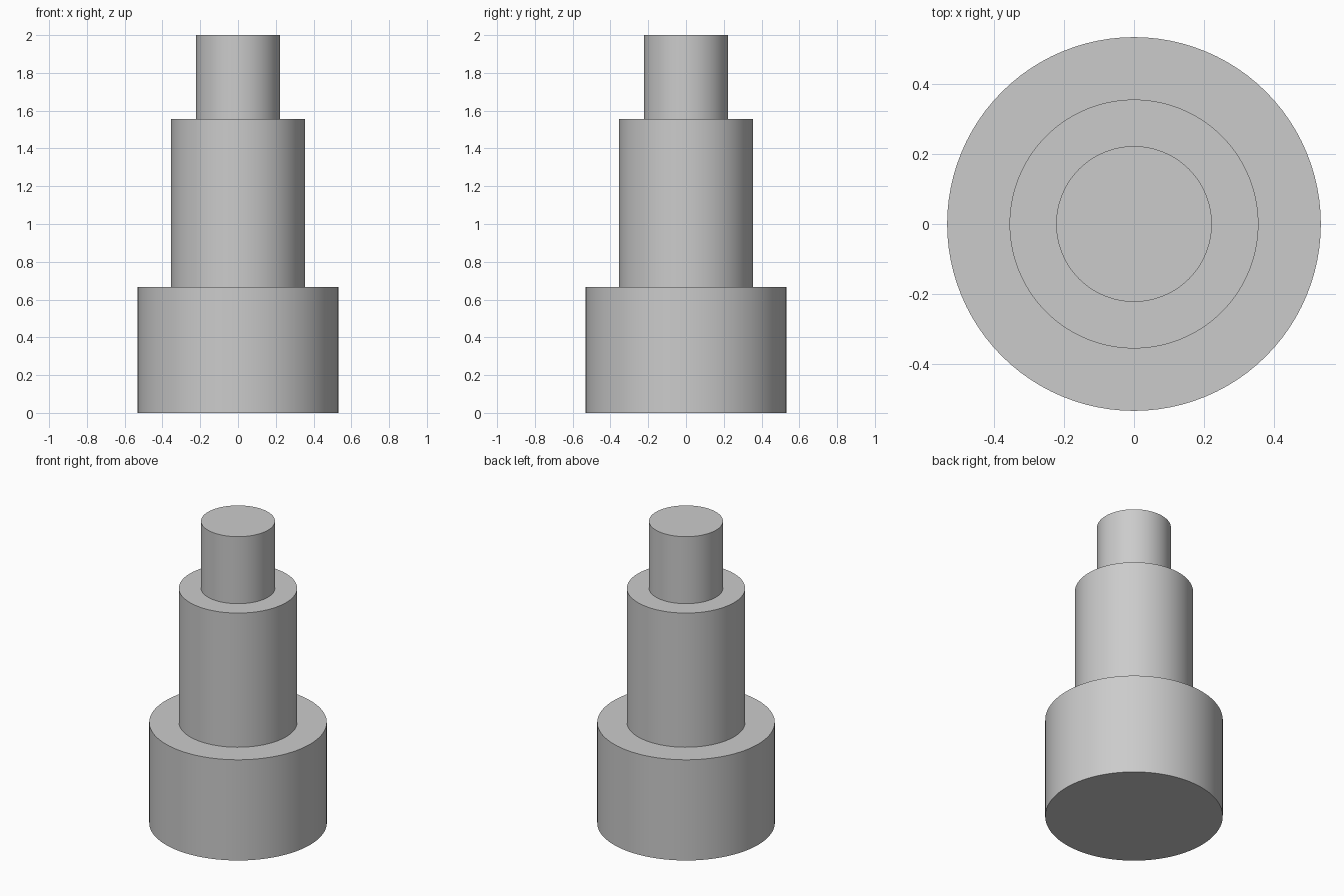
import bpy
import bmesh
import math
from mathutils import Vector

cube = bpy.data.objects.get("Cube")
if cube:
    bpy.data.objects.remove(cube, do_unlink=True)

# Plain grey metal
grey = bpy.data.materials.new("grey_metal")
grey.use_nodes = True
colour = (0.6, 0.6, 0.6, 1.0)
grey.diffuse_color = colour
grey.node_tree.nodes["Principled BSDF"].inputs["Base Color"].default_value = colour

# Steps of the shaft from bottom to top: radius, top height
STEPS = [(0.533, 0.667), (0.355, 1.556), (0.222, 2.0)]
SIDES = 96

# Stepped half profile, starting and ending on the axis
profile = [(0, 0)]
base = 0
for radius, top in STEPS:
    profile += [(radius, base), (radius, top)]
    base = top
profile.append((0, base))

# Lathe the profile into one closed solid
bm = bmesh.new()
verts = [bm.verts.new((r, 0, z)) for r, z in profile]
edges = [bm.edges.new(pair) for pair in zip(verts, verts[1:])]
bmesh.ops.spin(bm, geom=verts + edges, cent=Vector(), axis=Vector((0, 0, 1)),
               angle=math.tau, steps=SIDES, use_duplicate=False)
bmesh.ops.remove_doubles(bm, verts=bm.verts[:], dist=0.0005)

# Merge each end fan into a single flat cap
poles = [v for v in bm.verts if v.co.xy.length < 0.001]
bmesh.ops.dissolve_verts(bm, verts=poles)
bmesh.ops.recalc_face_normals(bm, faces=bm.faces[:])

mesh = bpy.data.meshes.new("stepped_shaft")
bm.to_mesh(mesh)
bm.free()
mesh.materials.append(grey)
shaft = bpy.data.objects.new("stepped_shaft", mesh)
bpy.context.collection.objects.link(shaft)

# Smooth walls with crisp shoulders
bpy.ops.object.select_all(action="DESELECT")
shaft.select_set(True)
bpy.context.view_layer.objects.active = shaft
bpy.ops.object.shade_smooth_by_angle(angle=math.radians(30))
